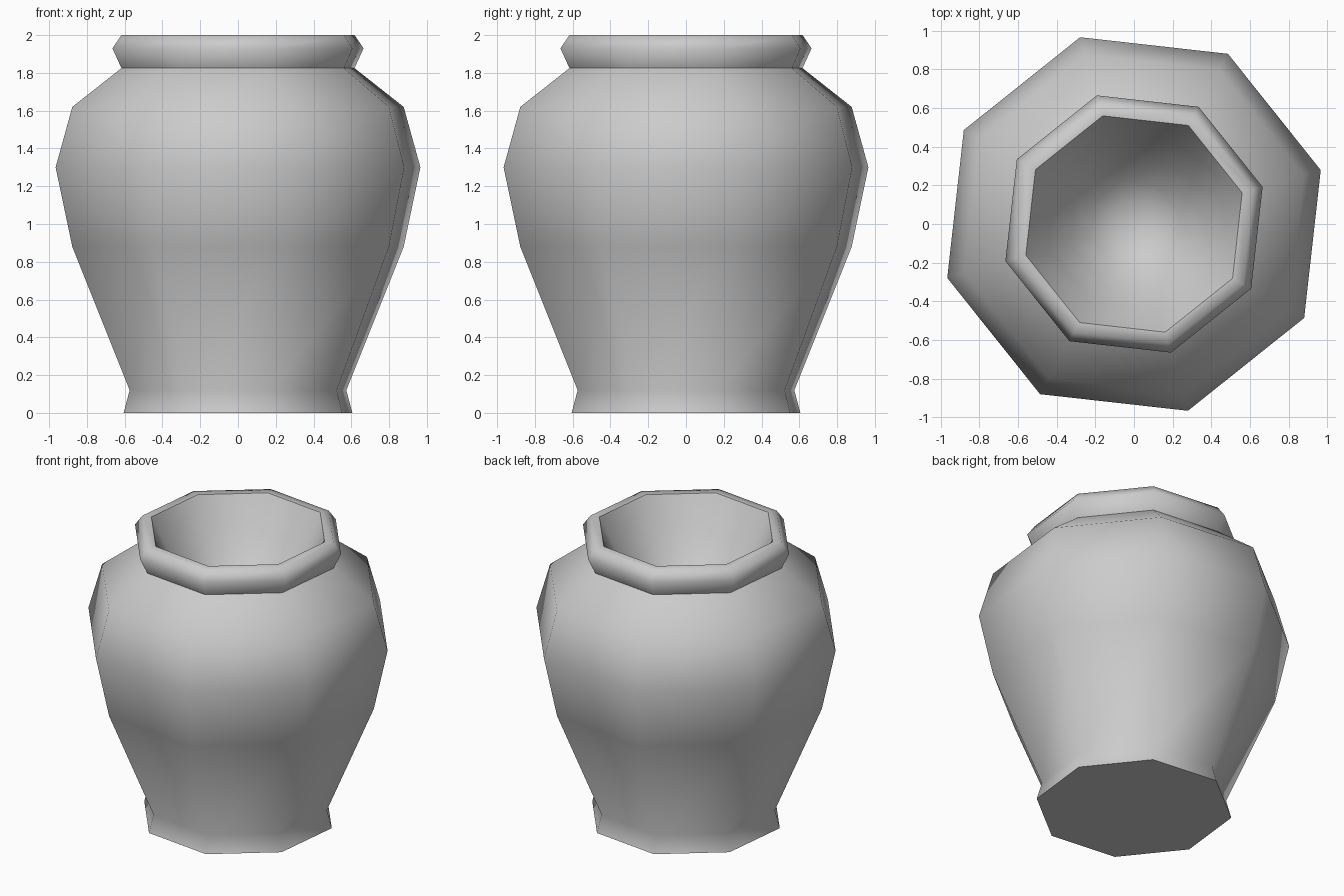
import bpy
import bmesh
from math import cos, sin, pi, radians

cube = bpy.data.objects.get("Cube")
if cube:
    bpy.data.objects.remove(cube, do_unlink=True)

SIDES = 8
TURN = radians(16.1)

clay = bpy.data.materials.new("grey_clay")
clay.use_nodes = True
grey = (0.6, 0.6, 0.6, 1.0)
clay.diffuse_color = grey
clay.node_tree.nodes["Principled BSDF"].inputs["Base Color"].default_value = grey


def lathe(name, profile, cap_start=False, cap_end=False, sharp=70):
    """Turn a (radius, height) profile into an eight-sided surface."""
    bm = bmesh.new()
    rings = []
    for r, z in profile:
        angles = [TURN + 2 * pi * i / SIDES for i in range(SIDES)]
        rings.append([bm.verts.new((r * cos(a), r * sin(a), z)) for a in angles])
    for low, high in zip(rings, rings[1:]):
        for i in range(SIDES):
            j = (i + 1) % SIDES
            bm.faces.new((low[i], low[j], high[j], high[i]))
    if cap_start:
        bm.faces.new(rings[0][::-1])
    if cap_end:
        bm.faces.new(rings[-1])
    mesh = bpy.data.meshes.new(name)
    bm.to_mesh(mesh)
    bm.free()
    mesh.materials.append(clay)
    obj = bpy.data.objects.new(name, mesh)
    bpy.context.collection.objects.link(obj)
    bpy.ops.object.select_all(action="DESELECT")
    obj.select_set(True)
    bpy.context.view_layer.objects.active = obj
    bpy.ops.object.shade_smooth_by_angle(angle=radians(sharp))
    return obj


# Body with flared foot, belly and shoulder
lathe("pot_body", [(0.63, 0), (0.597, 0.12), (0.913, 0.88), (1.005, 1.3),
                   (0.913, 1.62), (0.642, 1.825)], cap_start=True)

# Rolled rim with a flat lip
lathe("pot_rim", [(0.642, 1.825), (0.692, 1.93), (0.642, 2.0), (0.582, 2.0)])

# Rounded hollow inside the mouth
MOUTH, DEPTH = 0.582, 0.6
hollow = [(MOUTH * t, 2.0 - DEPTH * (1 - t * t)) for t in (1, 0.8, 0.6, 0.4, 0.2)]
lathe("pot_hollow", hollow, cap_end=True)
